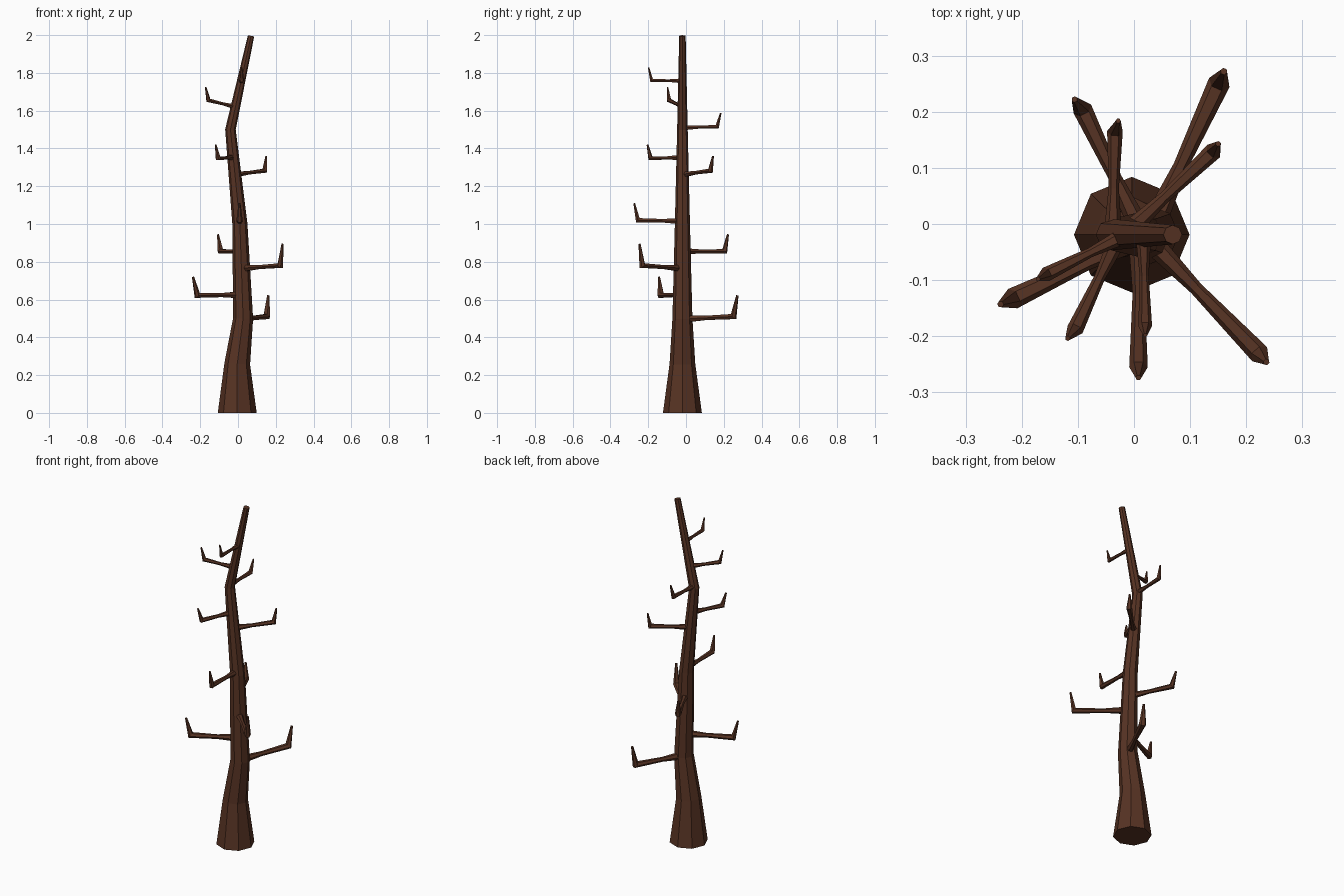
import bpy, bmesh, math
from mathutils import Vector

if "Cube" in bpy.data.objects:
    bpy.data.objects.remove(bpy.data.objects["Cube"])

bark = bpy.data.materials.new("bark")
bark.diffuse_color = (0.095, 0.033, 0.017, 1)
bark.use_nodes = True
bark.node_tree.nodes["Principled BSDF"].inputs["Base Color"].default_value = bark.diffuse_color


def tube(name, path, radii, sides, first_normal=None):
    """Faceted tube along a path, with mitred rings and capped ends."""
    pts = [Vector(p) for p in path]
    bm = bmesh.new()
    rings = []
    for i, (p, r) in enumerate(zip(pts, radii)):
        n = Vector()
        if i > 0:
            n += (p - pts[i - 1]).normalized()
        if i < len(pts) - 1:
            n += (pts[i + 1] - p).normalized()
        if i == 0 and first_normal:
            n = Vector(first_normal)
        n.normalize()
        if i == 0:
            ref = Vector((1, 0, 0)) if abs(n.z) > 0.8 else n.cross(Vector((0, 0, 1)))
        u = (ref - n * ref.dot(n)).normalized()
        v = n.cross(u)
        ref = u
        rings.append([bm.verts.new(p + r * (u * math.cos(a) + v * math.sin(a)))
                      for a in (2 * math.pi * k / sides for k in range(sides))])
    for a, b in zip(rings, rings[1:]):
        for k in range(sides):
            j = (k + 1) % sides
            bm.faces.new((a[k], a[j], b[j], b[k]))
    bm.faces.new(rings[0][::-1])
    bm.faces.new(rings[-1])
    me = bpy.data.meshes.new(name)
    bm.to_mesh(me)
    bm.free()
    me.materials.append(bark)
    ob = bpy.data.objects.new(name, me)
    bpy.context.collection.objects.link(ob)
    return ob


# Bent, tapering trunk
Y = -0.019
trunk = [(-0.004, Y, 0), (-0.004, Y, 0.26), (0.027, Y, 0.5),
         (0.01, Y, 1.0), (-0.04, Y, 1.5), (0.069, Y, 1.996)]
tube("trunk", trunk, [0.103, 0.068, 0.053, 0.04, 0.028, 0.017], 8, (0, 0, 1))


def trunk_at(z):
    for a, b in zip(trunk, trunk[1:]):
        if z <= b[2]:
            return Vector(a).lerp(Vector(b), (z - a[2]) / (b[2] - a[2]))


# Broken branches: base height, elbow, tip
branches = [
    (0.497, (0.152, 0.252, 0.51), (0.160, 0.272, 0.622)),
    (0.625, (-0.216, -0.133, 0.622), (-0.238, -0.143, 0.72)),
    (0.765, (0.224, -0.232, 0.78), (0.236, -0.246, 0.895)),
    (0.855, (-0.092, 0.205, 0.855), (-0.106, 0.222, 0.945)),
    (1.015, (0.008, -0.255, 1.02), (0.008, -0.274, 1.11)),
    (1.262, (0.142, 0.130, 1.282), (0.150, 0.143, 1.36)),
    (1.352, (-0.105, -0.188, 1.348), (-0.118, -0.204, 1.42)),
    (1.51, (-0.034, 0.165, 1.515), (-0.028, 0.184, 1.588)),
    (1.62, (-0.157, -0.09, 1.655), (-0.171, -0.098, 1.725)),
    (1.758, (0.020, -0.182, 1.76), (0.020, -0.198, 1.828)),
]
for i, (z, elbow, tip) in enumerate(branches):
    s = 1.05 - 0.045 * i
    base, e = trunk_at(z), Vector(elbow)
    tube(f"branch_{i + 1}", [base, base.lerp(e, 0.45), e, tip],
         [0.022 * s, 0.0125 * s, 0.019 * s, 0.006 * s], 6)
